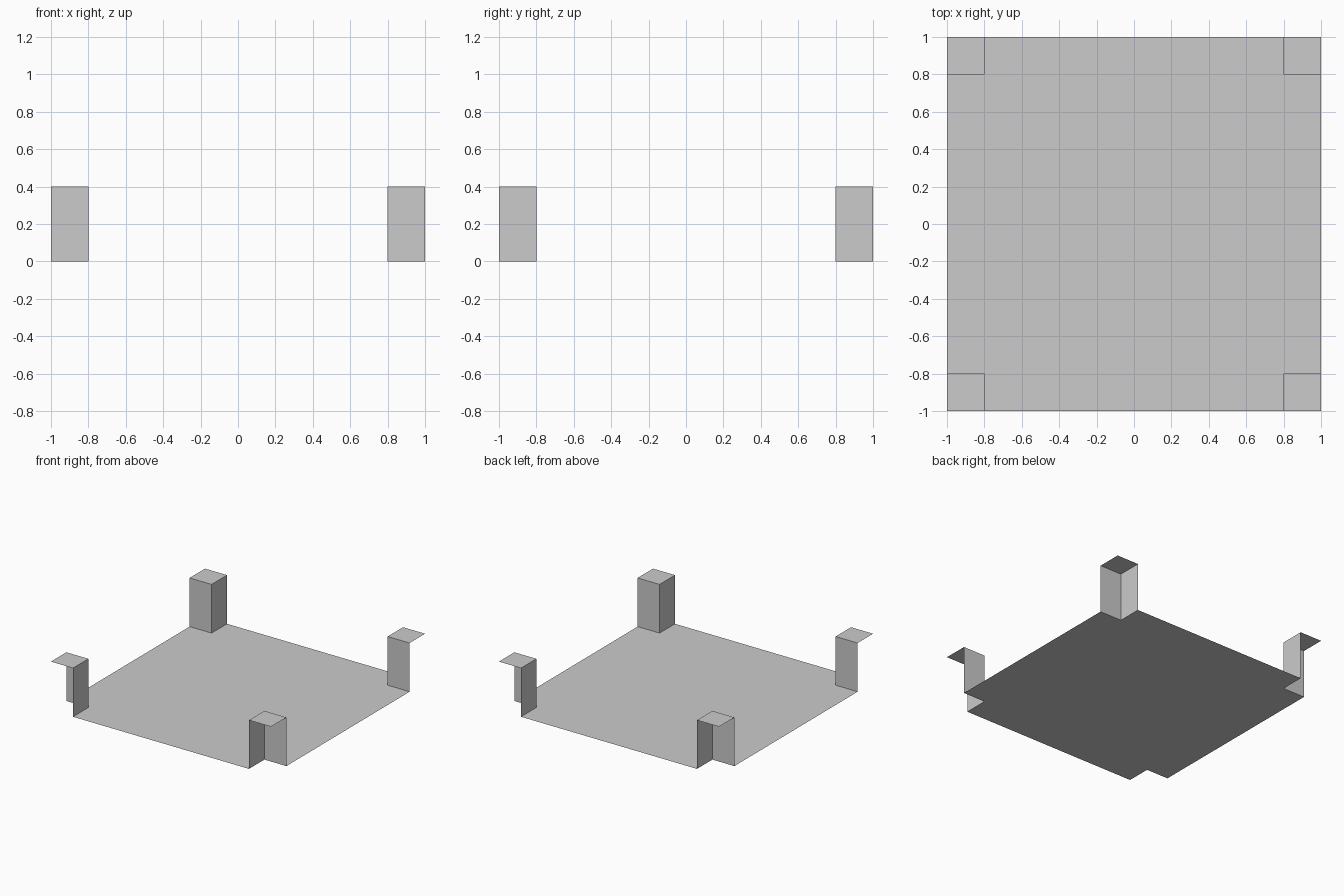
import bpy, bmesh

if "Cube" in bpy.data.objects:
    bpy.data.objects.remove(bpy.data.objects["Cube"])

OUT, IN, H = 1.0, 0.8, 0.4


def make_object(name, polys):
    bm = bmesh.new()
    for poly in polys:
        bm.faces.new([bm.verts.new(p) for p in poly])
    bmesh.ops.remove_doubles(bm, verts=bm.verts, dist=1e-5)
    mesh = bpy.data.meshes.new(name)
    bm.to_mesh(mesh)
    bm.free()
    obj = bpy.data.objects.new(name, mesh)
    bpy.context.collection.objects.link(obj)
    return obj


# Thin floor sheet with a square notch at each corner (counter-clockwise outline)
outline = []
for c, s in ((1, 0), (0, 1), (-1, 0), (0, -1)):  # quarter turns
    for x, y in ((OUT, IN), (IN, IN), (IN, OUT)):
        outline.append((c * x - s * y, s * x + c * y, 0))
make_object("floor", [outline])

# Corner pillars: two inner walls facing the centre and a flat cap, open outside
for sx, side in ((-1, "left"), (1, "right")):
    for sy, end in ((-1, "front"), (1, "back")):
        def p(x, y, z):
            return (sx * x, sy * y, z)
        polys = [
            [p(IN, IN, 0), p(IN, IN, H), p(IN, OUT, H), p(IN, OUT, 0)],
            [p(IN, IN, 0), p(OUT, IN, 0), p(OUT, IN, H), p(IN, IN, H)],
            [p(IN, IN, H), p(OUT, IN, H), p(OUT, OUT, H), p(IN, OUT, H)],
        ]
        if sx * sy < 0:  # keep normals consistent when mirrored
            polys = [q[::-1] for q in polys]
        make_object(f"{end}_{side}_pillar", polys)
